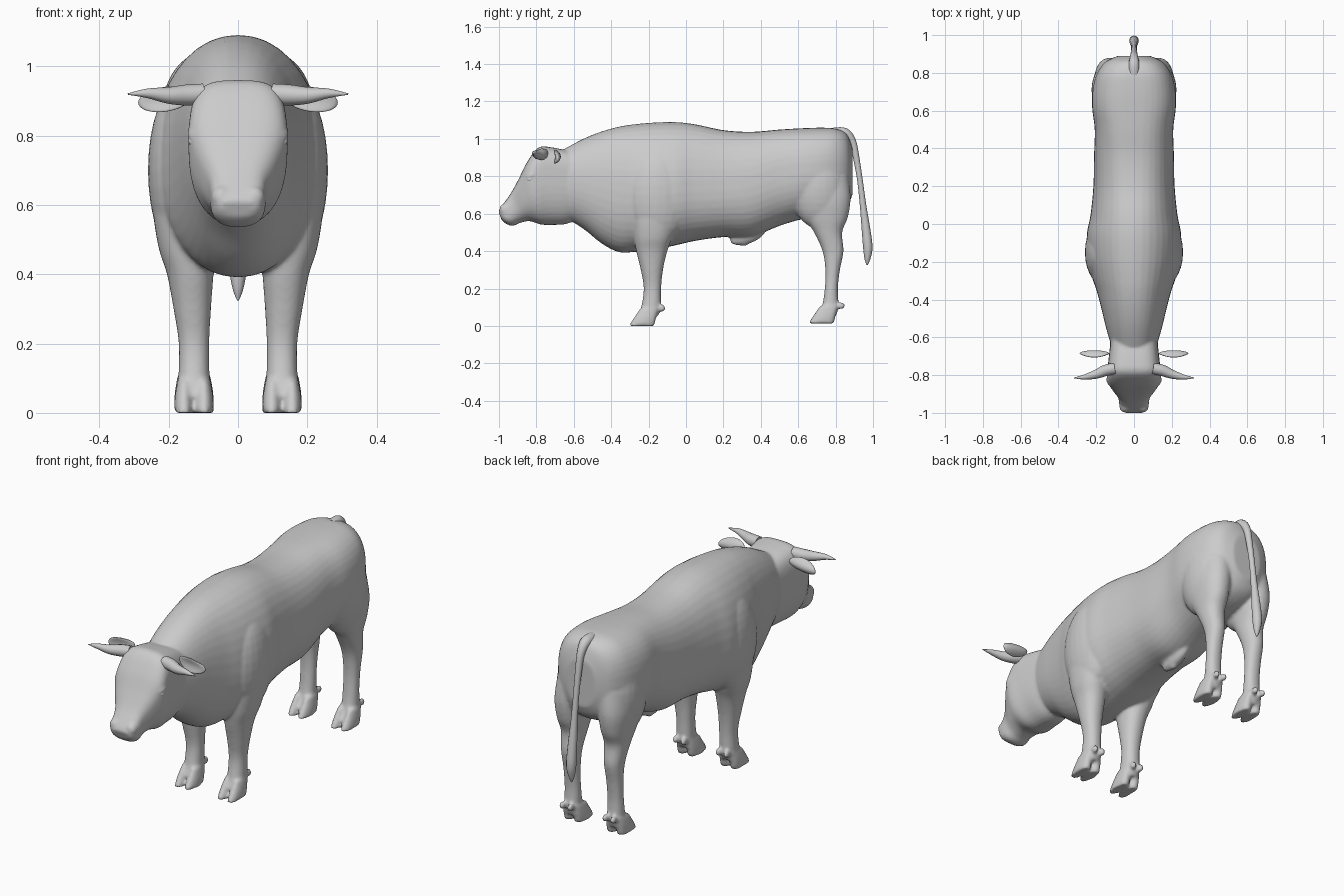
import bpy, bmesh, math
from mathutils import Vector, Matrix

if "Cube" in bpy.data.objects:
    bpy.data.objects.remove(bpy.data.objects["Cube"])


def smooth_path(rows, steps=5):
    # Catmull-Rom interpolation of rows of numbers
    out = []
    for i in range(len(rows) - 1):
        p0, p1 = rows[max(i - 1, 0)], rows[i]
        p2, p3 = rows[i + 1], rows[min(i + 2, len(rows) - 1)]
        for k in range(steps):
            t = k / steps
            out.append([0.5 * (2 * b + (c - a) * t + (2 * a - 5 * b + 4 * c - d) * t * t
                               + (3 * b - a - 3 * c + d) * t ** 3)
                        for a, b, c, d in zip(p0, p1, p2, p3)])
    out.append(list(rows[-1]))
    return out


def loft(bm, rows, xc=0.0, n=40):
    # row: upper point y,z, lower point y,z, half width, widest fraction, upper/lower squareness, x shift
    rings = []
    for y1, z1, y2, z2, w, m, p, q, dx in smooth_path(rows):
        ring = []
        for i in range(n):
            a = 2 * math.pi * i / n
            c, s = math.cos(a), math.sin(a)
            e = p if s >= 0 else q
            t = m + (1 - m) * abs(s) ** e if s >= 0 else m - m * abs(s) ** e
            x = xc + dx + w * math.copysign(abs(c) ** e, c)
            ring.append(bm.verts.new((x, y2 + (y1 - y2) * t, z2 + (z1 - z2) * t)))
        rings.append(ring)
    faces = [bm.faces.new((r[i], r[(i + 1) % n], s[(i + 1) % n], s[i]))
             for r, s in zip(rings, rings[1:]) for i in range(n)]
    faces += [bm.faces.new(rings[0]), bm.faces.new(rings[-1])]
    bmesh.ops.recalc_face_normals(bm, faces=faces)


def blob(bm, loc, size, tilt=0.0):
    mat = Matrix.Translation(loc) @ Matrix.Rotation(tilt, 4, 'X') @ Matrix.Diagonal((*size, 1))
    return bmesh.ops.create_uvsphere(bm, u_segments=24, v_segments=16, radius=1, matrix=mat)['verts']


def finish(bm, name):
    me = bpy.data.meshes.new(name)
    bm.to_mesh(me)
    bm.free()
    me.polygons.foreach_set('use_smooth', [True] * len(me.polygons))
    ob = bpy.data.objects.new(name, me)
    bpy.context.collection.objects.link(ob)
    return ob


def tube(name, pts):
    # pts: x, y, z, radius
    cu = bpy.data.curves.new(name, 'CURVE')
    cu.dimensions = '3D'
    cu.bevel_depth = 1.0
    cu.bevel_resolution = 4
    cu.use_fill_caps = True
    path = smooth_path(pts)
    sp = cu.splines.new('POLY')
    sp.points.add(len(path) - 1)
    for pt, (x, y, z, r) in zip(sp.points, path):
        pt.co = (x, y, z, 1)
        pt.radius = r
    sp.use_smooth = True
    ob = bpy.data.objects.new(name, cu)
    bpy.context.collection.objects.link(ob)
    bpy.ops.object.select_all(action='DESELECT')
    ob.select_set(True)
    bpy.context.view_layer.objects.active = ob
    bpy.ops.object.convert(target='MESH')


bm = bmesh.new()

# trunk and neck: y, top, bottom, half width, widest fraction, upper squareness
trunk = [(-.68, .93, .60, .11, .55, .9), (-.55, 1.0, .52, .148, .5, .9),
         (-.45, 1.04, .44, .172, .5, .9), (-.36, 1.065, .395, .196, .48, .92),
         (-.28, 1.078, .395, .222, .46, .95), (-.18, 1.087, .405, .242, .45, .95),
         (-.06, 1.09, .43, .25, .43, .95), (.05, 1.078, .455, .23, .42, .9),
         (.2, 1.047, .475, .215, .43, .85), (.35, 1.038, .478, .212, .47, .82),
         (.5, 1.05, .535, .208, .5, .78), (.62, 1.057, .57, .222, .5, .75),
         (.72, 1.06, .58, .218, .5, .75), (.8, 1.055, .60, .195, .5, .75),
         (.86, 1.025, .64, .15, .5, .8), (.89, .95, .70, .085, .5, .9)]
loft(bm, [(y, t, y, b, w, m, p, .9, 0) for y, t, b, w, m, p in trunk])

# head
head = [(-.60, .93, -.58, .57, .12, .6), (-.72, .955, -.64, .545, .132, .62),
        (-.79, .953, -.71, .54, .139, .65), (-.85, .875, -.775, .542, .142, .66),
        (-.895, .785, -.835, .56, .115, .6), (-.935, .712, -.885, .552, .085, .55),
        (-.968, .665, -.925, .535, .079, .5), (-.994, .63, -.96, .545, .07, .5),
        (-1.003, .61, -.985, .565, .05, .5)]
loft(bm, [(*r, .6, .85, 0) for r in head])

# legs: front y, back y, z, x centre, half width
front = [(-.29, 0, .72, .15, .085), (-.29, -.03, .6, .158, .088), (-.28, -.07, .48, .15, .08),
         (-.266, -.10, .4, .138, .067), (-.242, -.123, .3, .132, .054),
         (-.226, -.133, .2, .127, .044), (-.24, -.135, .1, .127, .045), (-.262, -.15, .05, .127, .046)]
hind = [(.58, .87, .8, .11, .095), (.6, .88, .68, .128, .085), (.635, .865, .58, .13, .072),
        (.685, .835, .5, .128, .06), (.73, .842, .4, .127, .048), (.745, .823, .3, .127, .042),
        (.742, .812, .2, .127, .041), (.725, .815, .1, .127, .043), (.69, .80, .05, .127, .045)]
for s in (1, -1):
    for leg, back, ground in ((front, -.17, 0), (hind, .79, .013)):
        loft(bm, [(a, z, b, z, w, .5, .9, .9, s * x) for a, b, z, x, w in leg], n=32)
        # cloven toes and dewclaws
        for d in (-.029, .029):
            toe = [(back - .075, back + .02, .095, .018), (back - .105, back + .012, .05, .026),
                   (back - .128, back + .004, .015, .028), (back - .134, back, 0, .027)]
            loft(bm, [(a, z + ground, b, z + ground, w, .5, 1, .8, s * .127 + d) for a, b, z, w in toe], n=20)
            blob(bm, (s * .127 + d * .8, back + .04, .095 + ground), (.015, .02, .02))
    # shoulder, haunch, brow, nostril rim
    blob(bm, (s * .165, -.15, .7), (.095, .17, .25))
    blob(bm, (s * .125, .71, .74), (.1, .15, .22))
    blob(bm, (s * .122, -.825, .805), (.025, .035, .02), .5)
    blob(bm, (s * .048, -.968, .622), (.03, .03, .032))
# sheath under the belly
blob(bm, (0, .33, .485), (.035, .1, .045), .35)
blob(bm, (0, .31, .46), (.022, .03, .035))

body = finish(bm, 'body_with_head_and_legs')
fuse = body.modifiers.new('fuse', 'REMESH')
fuse.mode = 'VOXEL'
fuse.voxel_size = .008
fuse.use_smooth_shade = True
soft = body.modifiers.new('soften', 'SMOOTH')
soft.factor = .5
soft.iterations = 6

for s, side in ((1, 'left'), (-1, 'right')):
    # horn
    tube('horn_' + side, [(s * .10, -.765, .92, .03), (s * .15, -.775, .917, .03),
                          (s * .20, -.795, .916, .024), (s * .26, -.81, .922, .014),
                          (s * .318, -.815, .92, .002)])
    # cupped ear
    bm = bmesh.new()
    for v in blob(bm, (s * .21, -.705, .905), (.078, .016, .036)):
        out = (abs(v.co.x) - .13) / .16
        v.co.y += 14 * (v.co.z - .905) ** 2 * -1 + .02
        v.co.z += .01 - .02 * out
    finish(bm, 'ear_' + side)
    # eye
    bm = bmesh.new()
    blob(bm, (s * .127, -.832, .785), (.016, .02, .014), .5)
    finish(bm, 'eye_' + side)

# tail with tuft
tube('tail', [(0, .79, 1.03, .03), (0, .85, 1.03, .028), (0, .89, .985, .02), (0, .91, .9, .017),
              (0, .93, .78, .015), (0, .946, .65, .017), (0, .962, .52, .023),
              (0, .972, .42, .025), (0, .97, .36, .016), (0, .968, .325, .003)])
